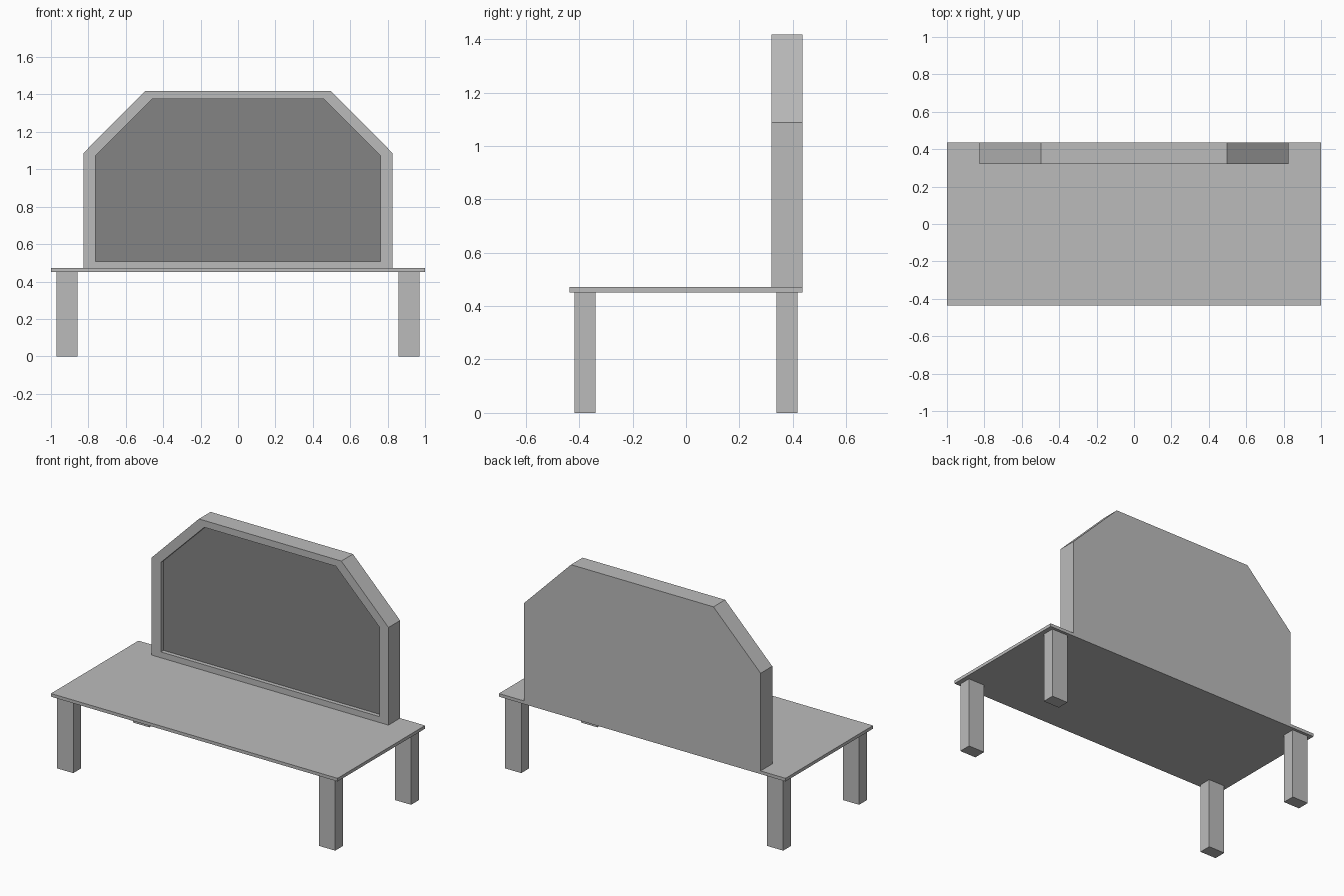
import bpy, bmesh

if "Cube" in bpy.data.objects:
    bpy.data.objects.remove(bpy.data.objects["Cube"])


def material(name, value):
    mat = bpy.data.materials.new(name)
    mat.diffuse_color = (value, value, value, 1)
    mat.use_nodes = True
    mat.node_tree.nodes["Principled BSDF"].inputs["Base Color"].default_value = mat.diffuse_color
    return mat


GREY = material("mid_grey", 0.5)
DARK = material("dark_glass", 0.23)


def make_object(name, bm, mats=(GREY,)):
    bmesh.ops.recalc_face_normals(bm, faces=bm.faces)
    mesh = bpy.data.meshes.new(name)
    for mat in mats:
        mesh.materials.append(mat)
    bm.to_mesh(mesh)
    bm.free()
    obj = bpy.data.objects.new(name, mesh)
    bpy.context.collection.objects.link(obj)
    return obj


def box(name, lo, hi):
    bm = bmesh.new()
    bmesh.ops.create_cube(bm, size=1)
    for v in bm.verts:
        v.co = [lo[i] if v.co[i] < 0 else hi[i] for i in range(3)]
    return make_object(name, bm)


def clipped_arch(half_w, half_top, bottom, shoulder, top):
    # Rectangle outline with two chamfered upper corners
    right = [(half_w, bottom), (half_w, shoulder), (half_top, top)]
    return right + [(-x, z) for x, z in reversed(right)]


# Table top
box("table_top", (-1, -0.436, 0.451), (1, 0.436, 0.471))

# Four legs, mirrored from one corner
leg = box("legs", (0.857, 0.339, 0), (0.971, 0.418, 0.451))
mirror = leg.modifiers.new("Mirror", "MIRROR")
mirror.use_axis = (True, True, False)
mirror.use_mirror_merge = False

# Mirror housing: back face, outer walls, front rim, recess walls, glass
FRONT, BACK, GLASS = 0.32, 0.436, 0.346
outer = clipped_arch(0.826, 0.497, 0.471, 1.087, 1.418)
inner = clipped_arch(0.762, 0.459, 0.508, 1.073, 1.375)
bm = bmesh.new()
rings = [[bm.verts.new((x, y, z)) for x, z in outline]
         for outline, y in ((outer, BACK), (outer, FRONT), (inner, FRONT), (inner, GLASS))]
for a, b in zip(rings, rings[1:]):
    for i in range(len(a)):
        j = (i + 1) % len(a)
        bm.faces.new((a[i], a[j], b[j], b[i]))
bm.faces.new(rings[0])
bm.faces.new(rings[-1]).material_index = 1
make_object("mirror_panel", bm, (GREY, DARK))
